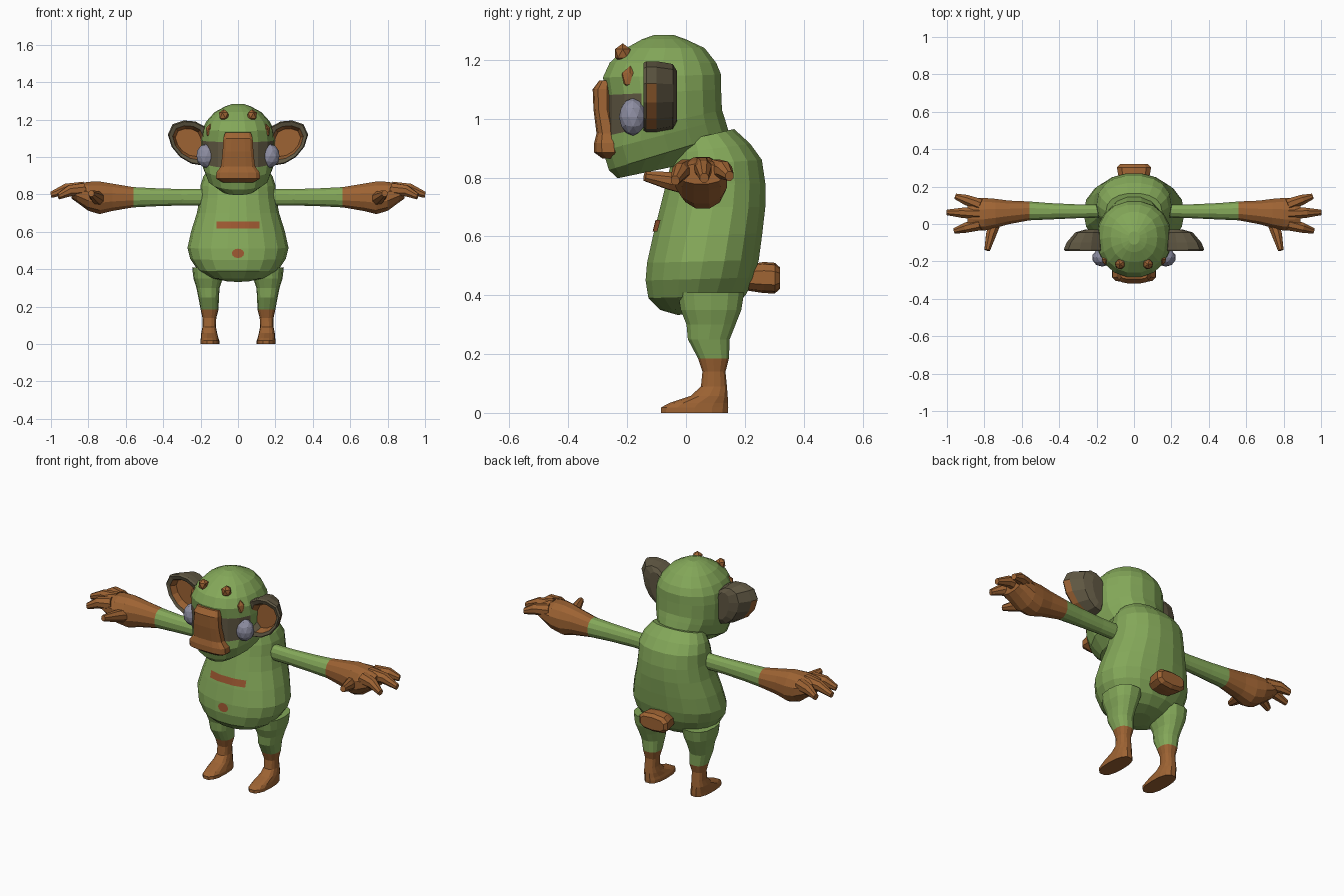
import bpy, bmesh, math
from mathutils import Vector
from mathutils.bvhtree import BVHTree

if "Cube" in bpy.data.objects:
    bpy.data.objects.remove(bpy.data.objects["Cube"])


def material(name, rgb):
    m = bpy.data.materials.new(name)
    m.diffuse_color = (*rgb, 1)
    m.use_nodes = True
    m.node_tree.nodes["Principled BSDF"].inputs["Base Color"].default_value = m.diffuse_color
    return m


GREEN = material("green skin", (0.23, 0.39, 0.10))
BROWN = material("brown skin", (0.34, 0.125, 0.033))
DARK = material("dark grey brown", (0.115, 0.095, 0.055))
GREY = material("eye grey", (0.27, 0.27, 0.36))
RUST = material("rust marking", (0.33, 0.095, 0.03))


def finish(name, bm, mats, rule=None, mirror=False):
    bmesh.ops.recalc_face_normals(bm, faces=bm.faces)
    if rule:
        for f in bm.faces:
            f.material_index = rule(f.calc_center_median())
    me = bpy.data.meshes.new(name)
    bm.to_mesh(me)
    bm.free()
    for m in mats:
        me.materials.append(m)
    ob = bpy.data.objects.new(name, me)
    bpy.context.collection.objects.link(ob)
    if mirror:
        mod = ob.modifiers.new("mirror", 'MIRROR')
        mod.use_mirror_merge = False
    return ob


def ring(c, a, b, n=16, p=1.0):
    """Superellipse around c with half axes a and b; p below 1 is boxier."""
    c, a, b = Vector(c), Vector(a), Vector(b)
    pw = lambda v: math.copysign(abs(v) ** p, v)
    return [c + a * pw(math.cos(t)) + b * pw(math.sin(t))
            for t in (2 * math.pi * (i + 0.5) / n for i in range(n))]


def loft(name, rings, mats, rule=None, mirror=False):
    bm = bmesh.new()
    vs = [[bm.verts.new(p) for p in r] for r in rings]
    n = len(vs[0])
    for r, s in zip(vs, vs[1:]):
        for i in range(n):
            j = (i + 1) % n
            bm.faces.new((r[i], r[j], s[j], s[i]))
    bm.faces.new(vs[0][::-1])
    bm.faces.new(vs[-1])
    return finish(name, bm, mats, rule, mirror)


def fb_ring(yf, zf, yb, zb, hw, x=0, n=18, p=0.9):
    """Ring given by its front point, back point and half width."""
    f, b = Vector((x, yf, zf)), Vector((x, yb, zb))
    return ring((f + b) / 2, (f - b) / 2, (hw, 0, 0), n, p)


def ball(name, c, s, mat, sub):
    bm = bmesh.new()
    bmesh.ops.create_icosphere(bm, subdivisions=sub, radius=1)
    for v in bm.verts:
        v.co = Vector(c) + Vector((v.co.x * s[0], v.co.y * s[1], v.co.z * s[2]))
    return finish(name, bm, [mat], mirror=True)


# Torso
torso = loft("torso", [fb_ring(*r) for r in (
    (-.03, .333, .10, .34, .06), (-.09, .35, .16, .36, .15),
    (-.13, .39, .205, .40, .215), (-.14, .45, .235, .46, .255),
    (-.135, .51, .25, .52, .27), (-.115, .60, .262, .61, .25),
    (-.09, .70, .272, .70, .22), (-.07, .78, .272, .78, .205),
    (-.055, .84, .26, .86, .20), (-.04, .88, .22, .915, .185),
    (-.03, .92, .165, .965, .15))], [GREEN])

# Head with dark eye mask
loft("head", [fb_ring(*r) for r in (
    (-.235, .797, .02, .85, .09), (-.265, .825, .15, .95, .165),
    (-.285, .89, .135, 1.0, .188), (-.275, .94, .125, 1.03, .197),
    (-.275, 1.08, .122, 1.10, .20), (-.285, 1.14, .122, 1.15, .193),
    (-.262, 1.19, .105, 1.19, .17), (-.205, 1.24, .065, 1.24, .125),
    (-.15, 1.27, .0, 1.27, .07), (-.11, 1.284, -.04, 1.284, .03))],
    [GREEN, DARK], lambda c: int(c.y < -.12 and .945 < c.z < 1.08))

# Nose
loft("nose", [fb_ring(yf, z, yb, z, hw, n=12, p=.6) for z, yf, yb, hw in (
    (.865, -.285, -.23, .085), (.885, -.313, -.215, .12),
    (.918, -.313, -.22, .118), (.95, -.305, -.23, .093),
    (1.03, -.315, -.25, .084), (1.10, -.318, -.25, .08),
    (1.13, -.295, -.255, .07))], [BROWN])

# Eyes and brow bumps
ball("eye", (.17, -.18, 1.006), (.054, .048, .064), GREY, 2)
ball("upper_bump", (.075, -.215, 1.222), (.03, .03, .034), BROWN, 1)
ball("lower_bump", (.148, -.19, 1.137), (.026, .032, .042), BROWN, 1)

# Ears: outline stacked from the back shell to the hollow front
outline = ((.15, 1.10), (.18, 1.165), (.23, 1.19), (.29, 1.195), (.35, 1.175),
           (.375, 1.12), (.355, 1.055), (.31, 1.0), (.25, .965), (.19, .955), (.15, 1.0))
shell = ((.20, .35, .7, -.03), (.20, .65, .92, -.045), (.20, .92, 1, -.10),
         (.20, 1, 1, -.135), (.25, .95, .95, -.145), (.27, .76, .76, -.138),
         (.27, .62, .62, -.10))
loft("ear", [[Vector((cx + (x - cx) * sx, y, 1.08 + (z - 1.08) * sz))
              for x, z in outline] for cx, sx, sz, y in shell],
     [DARK, BROWN],
     lambda c: int(c.y > -.137 and ((c.x - .27) / .09) ** 2 + ((c.z - 1.08) / .1) ** 2 < 1
                   and c.y < -.095), True)

# Arms with brown forearm and palm
loft("arm", [ring((x, y, z), (0, ry, 0), (0, 0, rz), 12, .9) for x, y, z, ry, rz in (
    (.14, .07, .785, .036, .046), (.30, .068, .785, .038, .045),
    (.45, .068, .785, .045, .05), (.56, .07, .785, .052, .056),
    (.67, .062, .785, .065, .075), (.74, .057, .782, .08, .09),
    (.80, .052, .79, .09, .08), (.86, .052, .807, .09, .052),
    (.89, .052, .812, .08, .035))],
    [GREEN, BROWN], lambda c: int(c.x > .56), True)

# Fingers and thumb: tapered tubes
for name, path in (
    ("back_finger", ((.82, .10, .825), (.90, .13, .825), (.955, .148, .805))),
    ("middle_finger", ((.82, .055, .832), (.92, .06, .828), (1.0, .062, .798))),
    ("front_finger", ((.82, .0, .825), (.90, -.02, .82), (.96, -.037, .79))),
    ("thumb", ((.74, .02, .775), (.765, -.06, .79), (.785, -.14, .805)))):
    pts = [Vector(p) for p in path]
    side = (pts[2] - pts[0]).cross(Vector((0, 0, 1))).normalized()
    up = side.cross(pts[2] - pts[0]).normalized()
    loft(name, [ring(p, side * r, up * r * 1.1, 8)
                for p, r in zip(pts, (.036, .029, .016))], [BROWN], None, True)

# Legs with brown shins and feet
loft("leg", [fb_ring(yf, z, yb, z, hw, x, 14, .8) for yf, yb, z, x, hw in (
    (-.03, .20, .41, .155, .09), (-.02, .19, .35, .16, .078),
    (0, .17, .30, .16, .062), (.005, .15, .25, .157, .055),
    (.04, .147, .185, .152, .048), (.055, .135, .14, .153, .037),
    (.05, .14, .09, .154, .036), (.015, .143, .058, .154, .043),
    (-.06, .145, .033, .152, .047), (-.088, .146, .018, .15, .05),
    (-.088, .145, 0, .15, .05))],
    [GREEN, BROWN], lambda c: int(c.z < .185), True)

# Tail stub
loft("tail", [ring((0, y, z), (hx, 0, 0), (0, 0, hz), 10, .7) for y, z, hx, hz in (
    (.20, .46, .075, .043), (.265, .46, .088, .053),
    (.302, .458, .095, .052), (.32, .458, .078, .036))], [BROWN])

# Painted chest stripe and navel, wrapped on the torso front
tree = BVHTree.FromPolygons([v.co for v in torso.data.vertices],
                            [tuple(p.vertices) for p in torso.data.polygons])


def decal(name, polys):
    bm = bmesh.new()
    for poly in polys:
        vs = []
        for x, z in poly:
            hit = tree.ray_cast(Vector((x, -1, z)), Vector((0, 1, 0)))[0]
            vs.append(bm.verts.new((x, hit.y - .005, z)))
        bm.faces.new(vs)
    bmesh.ops.remove_doubles(bm, verts=bm.verts, dist=1e-5)
    ob = finish(name, bm, [RUST])
    if ob.data.polygons[0].normal.y > 0:
        ob.data.flip_normals()


xs = [-.115 + .23 * i / 12 for i in range(13)]
decal("chest_stripe", [((a, .617), (b, .617), (b, .655), (a, .655))
                       for a, b in zip(xs, xs[1:])])
rim = [(.033 * math.cos(i * math.pi / 6), .485 + .025 * math.sin(i * math.pi / 6))
       for i in range(12)]
decal("navel", [((0, .485), rim[i], rim[(i + 1) % 12]) for i in range(12)])
